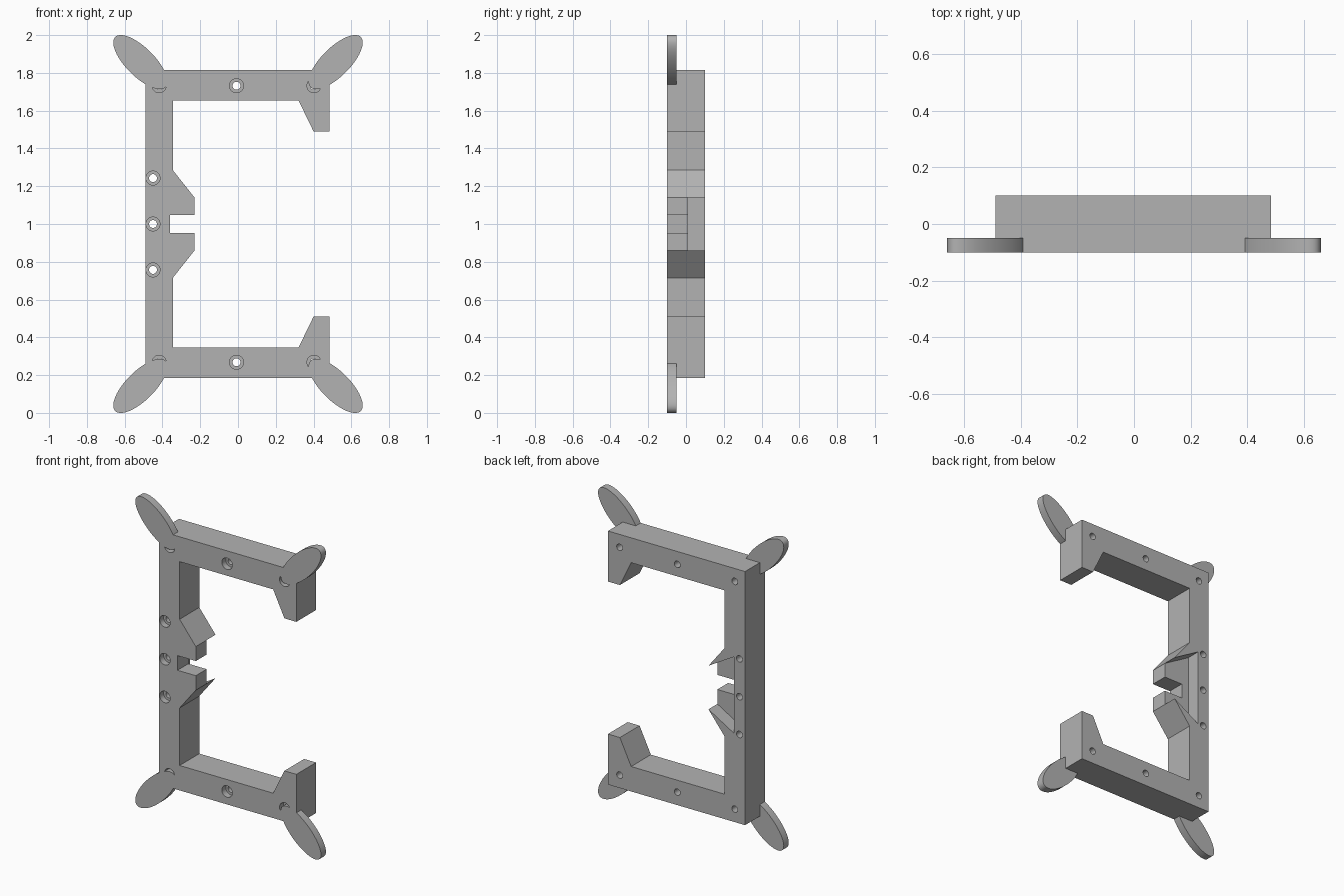
import bpy, bmesh, math

if "Cube" in bpy.data.objects:
    bpy.data.objects.remove(bpy.data.objects["Cube"])

grey = bpy.data.materials.new("plain grey")
grey.diffuse_color = (0.45, 0.45, 0.45, 1)
grey.use_nodes = True
grey.node_tree.nodes["Principled BSDF"].inputs["Base Color"].default_value = grey.diffuse_color


def prism(name, pts, y0, y1):
    """Extrude an (x, z) outline from y0 to y1."""
    bm = bmesh.new()
    face = bm.faces.new([bm.verts.new((x, y0, z)) for x, z in pts])
    ext = bmesh.ops.extrude_face_region(bm, geom=[face])["geom"]
    moved = [v for v in ext if isinstance(v, bmesh.types.BMVert)]
    bmesh.ops.translate(bm, verts=moved, vec=(0, y1 - y0, 0))
    bmesh.ops.recalc_face_normals(bm, faces=bm.faces)
    me = bpy.data.meshes.new(name)
    bm.to_mesh(me)
    bm.free()
    ob = bpy.data.objects.new(name, me)
    bpy.context.collection.objects.link(ob)
    me.materials.append(grey)
    return ob


def ellipse(cx, cz, a, b, angle, n):
    c, s = math.cos(angle), math.sin(angle)
    out = []
    for i in range(n):
        t = 2 * math.pi * i / n
        u, v = a * math.cos(t), b * math.sin(t)
        out.append((cx + u * c - v * s, cz + u * s + v * c))
    return out


def apply_boolean(target, other, op):
    mod = target.modifiers.new("bool", "BOOLEAN")
    mod.operation, mod.solver, mod.object = op, "EXACT", other
    bpy.context.view_layer.objects.active = target
    bpy.ops.object.modifier_apply(modifier=mod.name)
    bpy.data.objects.remove(other)


# C-shaped frame with hooked arms and a notched clip, symmetric about z = 1
upper = [(-0.49, 1.815), (0.485, 1.815), (0.485, 1.49), (0.40, 1.49),
         (0.32, 1.655), (-0.345, 1.655), (-0.345, 1.285), (-0.23, 1.14),
         (-0.23, 1.047), (-0.36, 1.047)]
frame = prism("frame", upper + [(x, 2 - z) for x, z in reversed(upper)], -0.1, 0.1)

# Recess behind the clip, leaving thin slanted walls
pocket = [(-0.41, 1.245), (-0.23, 1.14), (-0.15, 1.0933)]
apply_boolean(frame, prism("recess", pocket + [(x, 2 - z) for x, z in reversed(pocket)],
                           0.01, 0.2), "DIFFERENCE")

# Counterbored screw holes
holes = [(x, z) for x in (-0.417, -0.008, 0.402) for z in (0.268, 1.732)]
holes += [(-0.45, z) for z in (0.757, 1.0, 1.243)]
for x, z in holes:
    for r, y1 in ((0.037, -0.06), (0.021, 0.2)):
        apply_boolean(frame, prism("drill", ellipse(x, z, r, r, 0, 32), -0.2, y1), "DIFFERENCE")

# Flat oval ears at the four corners
for sx in (-1, 1):
    for sz in (-1, 1):
        pts = ellipse(sx * 0.517, 1 + sz * 0.857, 0.188, 0.0756, sx * sz * math.pi / 4, 64)
        apply_boolean(frame, prism("ear", pts, -0.1, -0.05), "UNION")

frame.select_set(True)
bpy.context.view_layer.objects.active = frame
bpy.ops.object.shade_smooth_by_angle(angle=math.radians(25))
